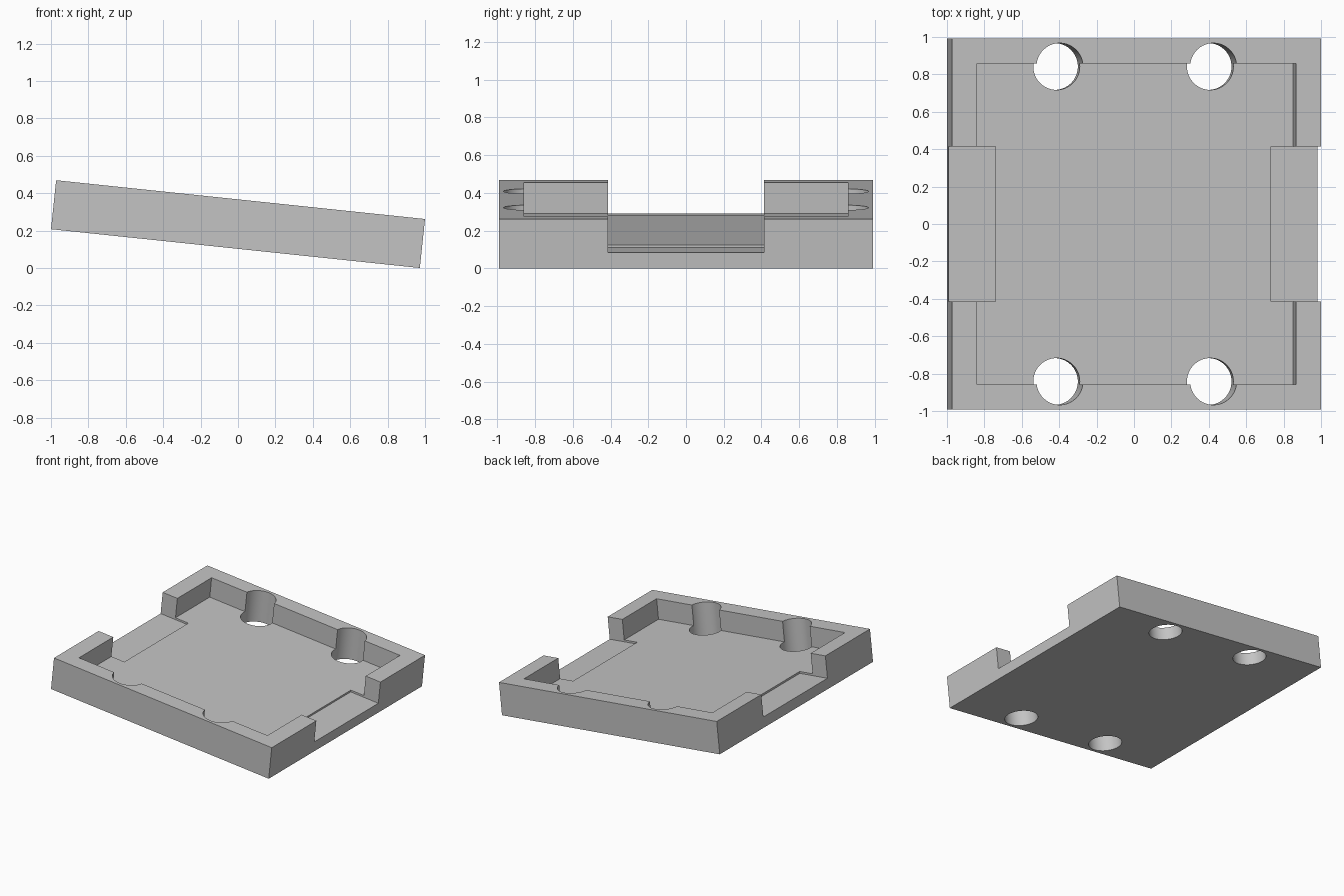
import bpy
import math

default = bpy.data.objects.get("Cube")
if default:
    bpy.data.objects.remove(default, do_unlink=True)

HALF = 0.9915         # half side of the square tray
TOP = 0.1315          # half thickness
POCKET = 0.858        # half side of the pocket
FLOOR = -0.033        # pocket floor
LEDGE = -0.048        # floor of the side openings
TILT = math.radians(6)

grey = bpy.data.materials.new("plain grey")
grey.use_nodes = True
colour = (0.55, 0.55, 0.55, 1)
grey.diffuse_color = colour
grey.node_tree.nodes["Principled BSDF"].inputs["Base Color"].default_value = colour


def box(name, low, high):
    """Box between two opposite corners."""
    centre = [(a + b) / 2 for a, b in zip(low, high)]
    bpy.ops.mesh.primitive_cube_add(size=1, location=centre)
    obj = bpy.context.object
    obj.name = name
    obj.scale = [b - a for a, b in zip(low, high)]
    bpy.ops.object.transform_apply(location=True, rotation=True, scale=True)
    return obj


def cut(target, cutter):
    """Subtract the cutter and discard it."""
    cutter.hide_render = True
    bpy.context.view_layer.objects.active = target
    mod = target.modifiers.new("cut", "BOOLEAN")
    mod.operation = "DIFFERENCE"
    mod.solver = "EXACT"
    mod.object = cutter
    bpy.ops.object.modifier_apply(modifier=mod.name)
    bpy.data.objects.remove(cutter, do_unlink=True)


# Solid slab and its square pocket
tray = box("tray", (-HALF, -HALF, -TOP), (HALF, HALF, TOP))
cut(tray, box("pocket_cutter", (-POCKET, -POCKET, FLOOR), (POCKET, POCKET, 0.5)))

# Openings in the two side walls, sunk slightly into the floor
for side in (-1, 1):
    inner, outer = sorted((side * 0.74, side * 1.2))
    cut(tray, box("opening_cutter", (inner, -0.4145, LEDGE), (outer, 0.4145, 0.5)))

# Four through holes that bite into the front and back walls
for x in (-0.413, 0.413):
    for y in (-0.842, 0.842):
        bpy.ops.mesh.primitive_cylinder_add(vertices=64, radius=0.125, depth=1, location=(x, y, 0))
        cut(tray, bpy.context.object)

# Material, shading and final tilt
tray.data.materials.clear()
tray.data.materials.append(grey)
for poly in tray.data.polygons:
    poly.material_index = 0
bpy.ops.object.select_all(action="DESELECT")
tray.select_set(True)
bpy.context.view_layer.objects.active = tray
bpy.ops.object.shade_smooth_by_angle(angle=math.radians(30))
tray.rotation_euler = (0, TILT, 0)
tray.location.z = HALF * math.sin(TILT) + TOP * math.cos(TILT)
